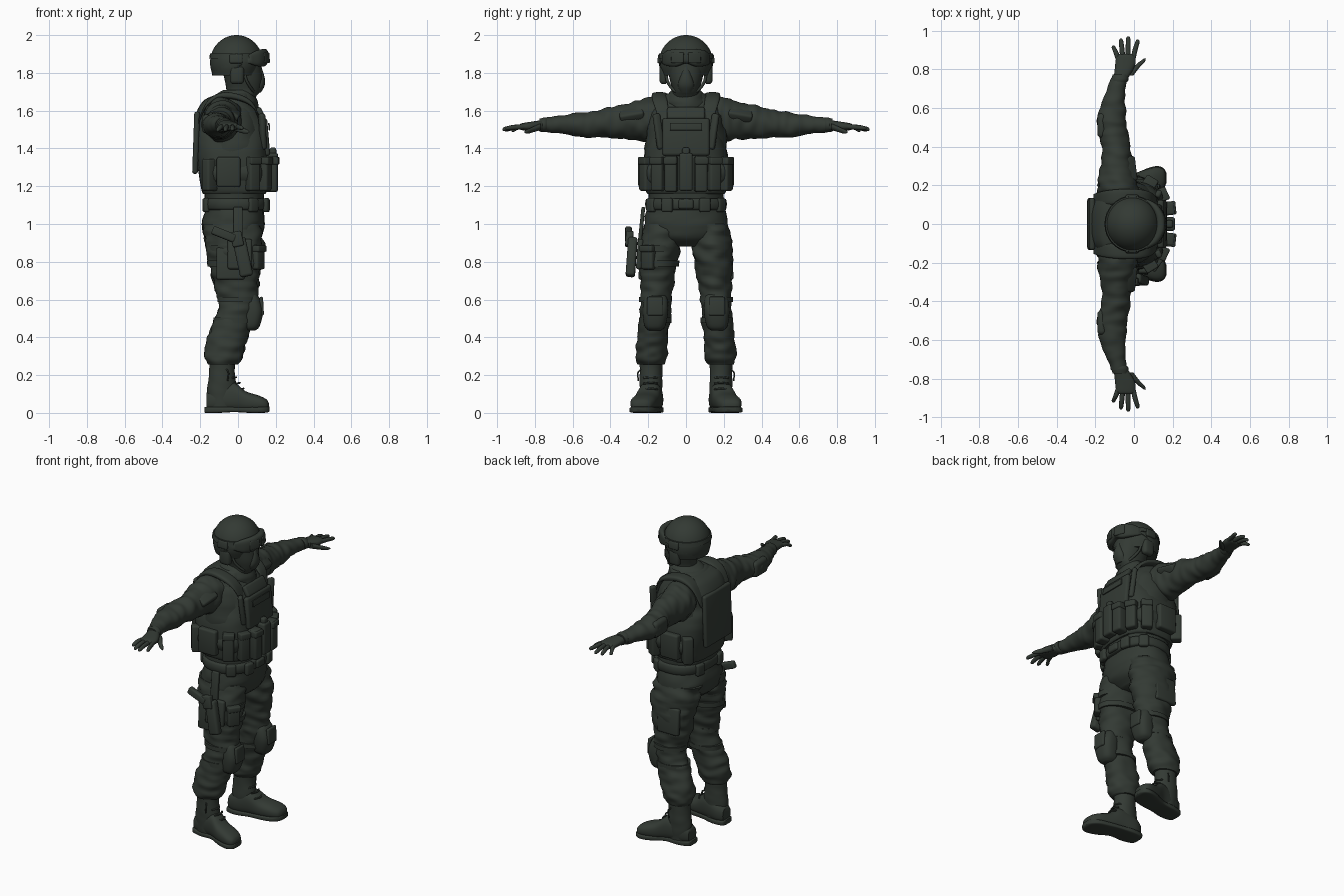
import bpy, bmesh, math
from mathutils import Vector, Matrix, noise

mat = bpy.data.materials.new("dark olive")
mat.diffuse_color = (0.033, 0.042, 0.034, 1)


def finish(name, bm, angle=40):
    bmesh.ops.recalc_face_normals(bm, faces=bm.faces[:])
    me = bpy.data.meshes.new(name)
    bm.to_mesh(me)
    bm.free()
    me.materials.append(mat)
    ob = bpy.data.objects.new(name, me)
    bpy.context.collection.objects.link(ob)
    bpy.ops.object.select_all(action='DESELECT')
    ob.select_set(True)
    bpy.context.view_layer.objects.active = ob
    bpy.ops.object.shade_smooth_by_angle(angle=math.radians(angle))
    return ob


def spline(rows, t):
    """Catmull-Rom sample through rows of numbers."""
    i = min(int(t), len(rows) - 2)
    u = t - i
    a, b, c, d = (rows[max(0, min(len(rows) - 1, k))] for k in range(i - 1, i + 3))
    return [0.5 * (2 * q + (r - p) * u + (2 * p - 5 * q + 4 * r - s) * u * u
                   + (3 * q - p - 3 * r + s) * u ** 3) for p, q, r, s in zip(a, b, c, d)]


def loft(name, rows, axis='z', power=2.0, n=32, steps=5, wrinkle=0.0, s=1):
    """Rows are (x, y, z, radius 1, radius 2); rings lie across the axis."""
    bm = bmesh.new()
    rings = []
    u, v = {'z': (0, 1), 'y': (0, 2), 'x': (1, 2)}[axis]
    w = 3 - u - v
    for k in range((len(rows) - 1) * steps + 1):
        r = spline(rows, k / steps)
        ring = []
        for j in range(n):
            t = 2 * math.pi * j / n
            c, d = math.cos(t), math.sin(t)
            p = Vector(r[:3])
            p[u] += r[3] * math.copysign(abs(c) ** (2 / power), c)
            p[v] += r[4] * math.copysign(abs(d) ** (2 / power), d)
            if wrinkle:
                q = p * 13
                q[w] *= 2.0
                f = 1 + wrinkle * noise.noise(q + Vector((3.1 * s, 7.7, 1.3)))
                p = Vector(r[:3]) + (p - Vector(r[:3])) * f
            p.y *= s
            ring.append(bm.verts.new(p))
        rings.append(ring)
    for a, b in zip(rings, rings[1:]):
        for j in range(n):
            bm.faces.new((a[j], a[(j + 1) % n], b[(j + 1) % n], b[j]))
    bm.faces.new(rings[0])
    bm.faces.new(rings[-1])
    return finish(name, bm, 55)


def block(name, loc, size, rot=(0, 0, 0), bevel=0.012, s=1):
    """Rounded box, rotation in degrees, mirrored by s."""
    bm = bmesh.new()
    bmesh.ops.create_cube(bm, size=1, matrix=Matrix.Diagonal((*size, 1)))
    bmesh.ops.bevel(bm, geom=bm.edges[:], offset=min(bevel, min(size) * 0.45),
                    segments=3, profile=0.5, affect='EDGES')
    for i, ax in enumerate('XYZ'):
        bmesh.ops.rotate(bm, verts=bm.verts[:], matrix=Matrix.Rotation(math.radians(rot[i]), 3, ax))
    for p in bm.verts:
        p.co += Vector(loc)
        p.co.y *= s
    return finish(name, bm)


def tube(name, pts, r, s=1):
    """Round cord through points, converted to a mesh."""
    cu = bpy.data.curves.new(name, 'CURVE')
    cu.dimensions = '3D'
    cu.bevel_depth, cu.bevel_resolution, cu.use_fill_caps = r, 2, True
    sp = cu.splines.new('POLY')
    sp.points.add((len(pts) - 1) * 4)
    for k, p in enumerate(sp.points):
        x, y, z = spline(pts, k / 4)
        p.co = (x, y * s, z, 1)
    cu.materials.append(mat)
    ob = bpy.data.objects.new(name, cu)
    bpy.context.collection.objects.link(ob)


# Torso clothing, armour vest and collar
loft("shirt", [(-.02, 0, 1.04, .15, .195), (-.02, 0, 1.2, .16, .2), (-.03, 0, 1.4, .175, .215),
               (-.045, 0, 1.55, .165, .2), (-.05, 0, 1.64, .125, .16), (-.02, 0, 1.69, .09, .1)],
     power=2.4, wrinkle=.06)
loft("armour_vest", [(-.02, 0, 1.16, .165, .205), (-.02, 0, 1.19, .175, .215), (-.03, 0, 1.33, .19, .225),
                     (-.036, 0, 1.43, .194, .205), (-.038, 0, 1.5, .194, .175),
                     (-.05, 0, 1.58, .175, .17), (-.06, 0, 1.65, .125, .155), (-.05, 0, 1.68, .08, .12)],
     power=2.9, wrinkle=.015)
loft("collar", [(-.02, 0, 1.6, .125, .12), (-.015, 0, 1.65, .118, .112), (-.008, 0, 1.69, .1, .092),
                (0, 0, 1.71, .075, .075)], wrinkle=.08)
block("chest_plate", (.145, 0, 1.46), (.035, .25, .2), (0, -5, 0), .015)
block("chest_upper_panel", (.12, 0, 1.585), (.03, .2, .07), (0, -28, 0))
block("chest_label_patch", (.165, 0, 1.515), (.008, .17, .04), (0, -5, 0), .003)
block("back_plate", (-.222, 0, 1.43), (.03, .27, .33), (0, 2, 0), .014)
block("waist_band", (-.02, 0, 1.27), (.3, .46, .13), bevel=.06)
for s in (1, -1):
    loft("shoulder_strap", [(.12, .105, 1.53, .03, .014), (.085, .13, 1.62, .035, .014),
                            (.02, .14, 1.665, .04, .017), (-.08, .14, 1.68, .04, .017),
                            (-.16, .135, 1.64, .035, .014), (-.21, .125, 1.54, .03, .014)],
         axis='x', power=3, s=s)
    block("vest_edge", (.13, .145, 1.49), (.03, .04, .19), (-6, -6, -28), s=s)

# Ammunition pouches around the waist
block("radio_pouch", (.185, 0, 1.275), (.055, .07, .2))
block("radio_top", (.185, 0, 1.38), (.035, .04, .05))
for s in (1, -1):
    for y, x, turn, h in ((.078, .175, 6, .19), (.145, .135, 25, .18), (.205, .075, 58, .18)):
        block("magazine_pouch", (x, y, 1.265), (.07, .066, h), (0, 0, turn), s=s)
        block("pouch_flap", (x + .005, y + .003, 1.335), (.074, .07, .04), (0, 0, turn), .008, s)
    block("side_pouch", (-.05, .228, 1.275), (.125, .05, .16), s=s)
    block("rear_pouch", (-.15, .2, 1.26), (.07, .06, .17), (0, 0, -40), s=s)

# Belt and hips
loft("belt", [(-.012, 0, 1.075, .16, .205), (-.012, 0, 1.085, .17, .215), (-.012, 0, 1.125, .17, .215),
              (-.012, 0, 1.135, .16, .205)], power=2.4, steps=2)
block("belt_buckle", (.157, 0, 1.105), (.025, .08, .05))
loft("hips", [(-.025, 0, .88, .09, .1), (-.025, 0, .93, .15, .2), (-.025, 0, 1.0, .165, .222),
              (-.015, 0, 1.1, .15, .2)], power=2.3, wrinkle=.05)
for s in (1, -1):
    for y, x, turn in ((.1, .15, 12), (.185, .08, 50), (.1, -.17, -12)):
        block("belt_loop_pouch", (x, y, 1.1), (.03, .06, .075), (0, 0, turn), s=s)

# Legs, knee pads and boots
for s in (1, -1):
    loft("trouser_leg", [(-.03, .115, 1.0, .15, .105), (-.02, .135, .9, .155, .108),
                         (-.012, .147, .78, .137, .1), (-.01, .155, .66, .112, .088),
                         (0, .16, .57, .1, .08), (-.03, .168, .48, .1, .082),
                         (-.06, .178, .38, .108, .082), (-.075, .183, .3, .1, .083),
                         (-.08, .185, .255, .078, .068)], wrinkle=.13, steps=8, n=40, s=s)
    loft("knee_pad", [(.06, .165, .435, .03, .03), (.065, .165, .46, .05, .055),
                      (.075, .162, .54, .058, .068), (.062, .16, .61, .05, .06),
                      (.055, .16, .645, .025, .035)], power=2.6, s=s)
    block("knee_cap", (.125, .163, .565), (.02, .085, .1), (0, -3, 0), s=s)
    for z, x in ((.6, -.003), (.49, -.025)):
        loft("knee_strap", [(x, .163, z - .014, .106, .086), (x, .163, z + .014, .106, .086)], steps=1, s=s)
    block("cargo_pocket", (-.04, .232, .79), (.15, .03, .17), (4, 0, 0), s=s)
    loft("boot_shaft", [(-.085, .185, .03, .07, .055), (-.085, .185, .12, .078, .06),
                        (-.085, .185, .2, .068, .06), (-.083, .185, .28, .068, .06)], wrinkle=.05, s=s)
    loft("boot_foot", [(-.168, .175, .06, .04, .045), (-.12, .178, .07, .058, .066),
                       (-.03, .19, .085, .06, .08), (.04, .21, .06, .066, .055),
                       (.11, .228, .05, .066, .042), (.15, .236, .042, .05, .03),
                       (.163, .238, .038, .025, .015)], axis='x', power=2.5, s=s)
    loft("boot_sole", [(-.178, .175, .016, .03, .014), (-.165, .175, .016, .05, .016),
                       (-.1, .18, .016, .062, .016), (-.02, .19, .018, .058, .014),
                       (.06, .215, .016, .07, .016), (.12, .23, .016, .07, .016),
                       (.155, .237, .018, .05, .016), (.168, .238, .02, .025, .012)],
         axis='x', power=5, s=s)
    for k in range(4):
        x, z = .035 - .02 * k, .125 + .03 * k
        tube("boot_lace", [(x - .025, .15, z), (x - .005, .185, z + .004), (x - .025, .225, z)], .005, s)
    tube("loose_lace", [(-.06, .24, .23), (-.05, .255, .21), (-.055, .252, .17)], .004, s)

# Arms, gloves and fingers
for s in (1, -1):
    loft("sleeve", [(-.06, .1, 1.56, .1, .1), (-.085, .2, 1.553, .103, .113), (-.09, .28, 1.547, .088, .1),
                    (-.09, .38, 1.538, .073, .084), (-.108, .48, 1.53, .077, .07),
                    (-.115, .54, 1.525, .075, .066), (-.105, .64, 1.525, .058, .052),
                    (-.085, .72, 1.525, .046, .041), (-.077, .755, 1.525, .042, .036)],
         axis='y', wrinkle=.13, steps=8, s=s)
    block("sleeve_pocket", (-.035, .285, 1.585), (.09, .13, .05), (-12, 35, 0), s=s)
    block("elbow_pad", (-.165, .51, 1.53), (.05, .13, .1), bevel=.025, s=s)
    loft("glove_cuff", [(-.077, .735, 1.525, .042, .037), (-.073, .75, 1.525, .045, .039),
                        (-.07, .775, 1.523, .04, .034)], axis='y', s=s)
    loft("palm", [(-.07, .75, 1.522, .036, .03), (-.055, .79, 1.52, .046, .026),
                  (-.045, .83, 1.517, .052, .023), (-.043, .87, 1.515, .048, .018),
                  (-.043, .88, 1.515, .035, .01)], axis='y', power=2.4, s=s)
    for x0, x1, y1, z1 in ((-.083, -.105, .925, 1.495), (-.058, -.067, .96, 1.497),
                           (-.03, -.03, .972, 1.5), (-.005, .018, .955, 1.505)):
        loft("finger", [(x0, .855, 1.515, .013, .013), (.5 * (x0 + x1), .5 * (.855 + y1), 1.512, .013, .013),
                        (x1, y1 - .012, z1 + .003, .011, .011), (x1, y1, z1, .004, .004)],
             axis='y', n=12, steps=3, s=s)
    loft("thumb", [(-.03, .77, 1.515, .028, .018), (.01, .81, 1.5, .018, .015),
                   (.04, .838, 1.49, .015, .012), (.056, .856, 1.487, .005, .005)],
         axis='y', n=14, steps=4, s=s)

# Head with face covering
loft("head", [(0, 0, 1.64, .07, .075), (.015, 0, 1.68, .085, .075), (.03, 0, 1.71, .092, .072),
              (.03, 0, 1.76, .1, .085), (.02, 0, 1.82, .105, .095), (.01, 0, 1.88, .11, .1)], power=2.2)
loft("mask_nose", [(.1, 0, 1.695, .02, .03), (.112, 0, 1.73, .028, .042), (.116, 0, 1.77, .026, .035),
                   (.11, 0, 1.83, .015, .014)])

# Helmet dome with a rim that rises towards the front
bm = bmesh.new()
bmesh.ops.create_uvsphere(bm, u_segments=48, v_segments=32, radius=1)
for p in bm.verts:
    x, y, z = p.co
    low = 1.855 + .04 * min(1, max(-1, (x - .1) * 2)) - .02
    p.co = Vector((-.008 + .14 * x, .143 * y, max(1.855 + .145 * z, low)))
finish("helmet", bm)
loft("helmet_rear_rim", [(-.018, 0, 1.785, .118, .125), (-.015, 0, 1.83, .128, .14),
                         (-.01, 0, 1.87, .13, .141)])

# Goggles worn on the helmet front, strap, ear cups and chin straps
loft("goggle_frame", [(.06, -.128, 1.873, .012, .022), (.1, -.1, 1.877, .022, .04),
                      (.131, -.05, 1.88, .024, .046), (.138, 0, 1.888, .024, .038),
                      (.131, .05, 1.88, .024, .046), (.1, .1, 1.877, .022, .04),
                      (.06, .128, 1.873, .012, .022)], axis='y', power=2.8, n=24)
loft("goggle_strap", [(-.008, 0, 1.875, .145, .148), (-.008, 0, 1.902, .14, .143)], steps=1)
for s in (1, -1):
    block("goggle_lens", (.15, .045, 1.88), (.014, .07, .056), (0, -4, 22), .006, s)
    block("ear_cup", (-.005, .118, 1.79), (.075, .045, .1), bevel=.02, s=s)
    block("helmet_side_mount", (-.01, .14, 1.875), (.07, .02, .05), (8, 0, 0), s=s)
    tube("chin_strap", [(.03, .1, 1.82), (.045, .1, 1.76), (.08, .06, 1.705), (.1, 0, 1.69)], .008, s)

# Drop-leg holster with pistol on the right thigh
block("holster_panel", (.01, -.245, .84), (.13, .03, .16), (-4, 0, 0))
block("holster_body", (.025, -.288, .825), (.07, .05, .21), (-4, -12, 0), .015)
block("pistol_slide", (-.005, -.3, .92), (.06, .04, .08), (-4, -12, 0), .008)
block("pistol_grip", (-.075, -.305, .945), (.13, .035, .045), (-4, 22, 0), .01)
block("holster_hanger", (0, -.235, 1.0), (.05, .02, .18), (-6, 0, 0), .006)
block("thigh_pouch", (.1, -.195, .82), (.06, .075, .12), (0, 0, -35))
block("thigh_pouch_flap", (.105, -.198, .87), (.065, .08, .035), (0, 0, -35), .008)
for z in (.79, .87):
    loft("thigh_strap", [(-.014, -.143, z - .016, .148, .106), (-.014, -.143, z + .016, .15, .108)], steps=1)
